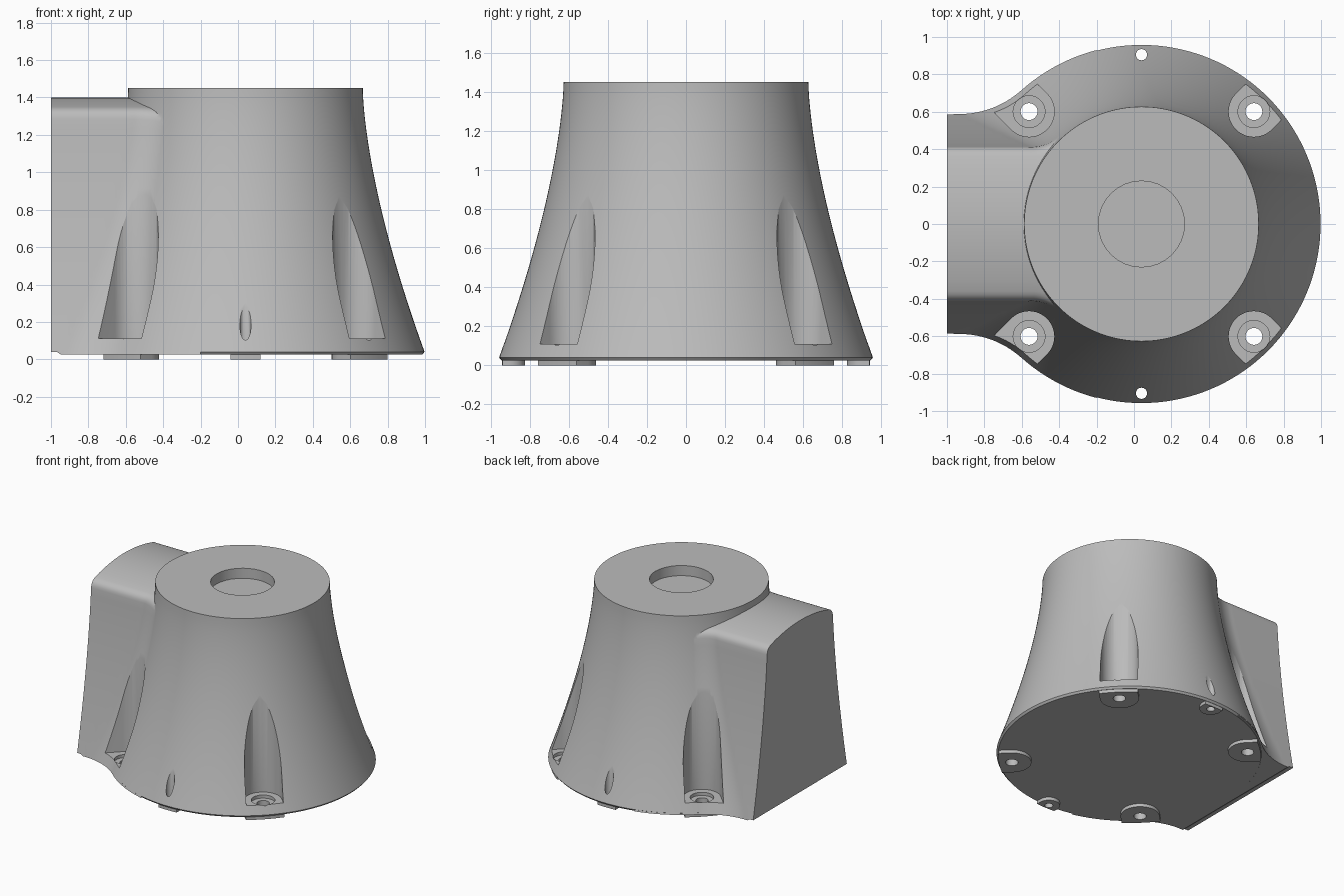
import bpy, bmesh, math
from math import sin, cos, pi, sqrt

if "Cube" in bpy.data.objects:
    bpy.data.objects.remove(bpy.data.objects["Cube"])

CX, HEIGHT, BASE = 0.04, 1.45, 0.025

grey = bpy.data.materials.new("light_grey")
grey.use_nodes = True
grey.diffuse_color = (0.5, 0.5, 0.5, 1)
grey.node_tree.nodes["Principled BSDF"].inputs["Base Color"].default_value = (0.5, 0.5, 0.5, 1)


def radius(z):
    """Flared radius of the round body."""
    return 0.627 + 0.194 * (HEIGHT - z) ** 1.55


def half_width(x, z):
    """Half width of the side arm, blended into the round body by a fillet."""
    rad = radius(z)
    k = (rad - 0.635) / 0.32
    w, f = 0.41 + 0.175 * k, 0.25 + 0.24 * k
    fx = CX - sqrt((rad + f) ** 2 - (w + f) ** 2)
    tangent = CX + (fx - CX) * rad / (rad + f)
    if x <= fx:
        return w
    if x <= tangent:
        return w + f - sqrt(f * f - (x - fx) ** 2) - 0.001
    return sqrt(rad ** 2 - (x - CX) ** 2) - 0.002


def loft(name, rings):
    """Closed solid through rings of equal length."""
    bm = bmesh.new()
    rows = [[bm.verts.new(p) for p in ring] for ring in rings]
    n = len(rows[0])
    for a, b in zip(rows, rows[1:]):
        for i in range(n):
            j = (i + 1) % n
            bm.faces.new((a[i], a[j], b[j], b[i]))
    bm.faces.new(rows[0][::-1])
    bm.faces.new(rows[-1])
    bmesh.ops.recalc_face_normals(bm, faces=bm.faces)
    mesh = bpy.data.meshes.new(name)
    bm.to_mesh(mesh)
    bm.free()
    mesh.materials.append(grey)
    obj = bpy.data.objects.new(name, mesh)
    bpy.context.collection.objects.link(obj)
    return obj


def prism(name, outline, z0, z1):
    return loft(name, [[(x, y, z) for x, y in outline] for z in (z0, z1)])


def circle(x, y, r, n=40):
    return [(x + r * cos(2 * pi * i / n), y + r * sin(2 * pi * i / n)) for i in range(n)]


def u_shape(angle, dist, r, reach):
    """U outline, round towards the middle and open towards the rim."""
    pts = [(dist + r * cos(a), r * sin(a)) for a in
           [pi / 2 + pi * i / 24 for i in range(25)]]
    spread = math.asin(r / reach)
    pts += [(reach * cos(a), reach * sin(a)) for a in
            [spread * (i / 6 - 1) for i in range(13)]]
    c, s = cos(angle), sin(angle)
    return [(CX + u * c - v * s, u * s + v * c) for u, v in pts]


def combine(target, tool, operation):
    mod = target.modifiers.new("combine", "BOOLEAN")
    mod.operation, mod.object, mod.solver = operation, tool, "EXACT"
    bpy.context.view_layer.objects.active = target
    bpy.ops.object.modifier_apply(modifier=mod.name)
    bpy.data.objects.remove(tool)


# Round flared body with a softened lower edge
levels = [0.04 + (HEIGHT - 0.04) * i / 32 for i in range(33)]
profile = [(0.945, BASE)] + [(radius(z), z) for z in levels]
body = loft("flared_housing", [[(x, y, z) for x, y in circle(CX, 0, r, 144)] for r, z in profile])

# Side arm with arched top, lofted along x
sections = []
for i in range(49):
    x = -1 + 0.8 * i / 48
    yc = half_width(x, 1.33)
    zc = 1.4 - 0.4 * yc * yc
    base = BASE + 0.002 + (0.012 if x < -0.955 else 0)
    top = zc - 0.05
    side = [(half_width(x, z), z) for z in [base + (top - base) * j / 24 for j in range(25)]]
    inner = yc - 0.05
    p0, p1, p2 = side[-1], (yc, zc), (inner, 1.4 - 0.4 * inner ** 2)
    for t in (0.2, 0.4, 0.6, 0.8):
        side.append(tuple((1 - t) ** 2 * a + 2 * t * (1 - t) * b + t * t * c
                          for a, b, c in zip(p0, p1, p2)))
    side += [(inner * (1 - j / 6), 1.4 - 0.4 * (inner * (1 - j / 6)) ** 2) for j in range(7)]
    mirrored = [(-y, z) for y, z in side[-2::-1]]
    sections.append([(x, y, z) for y, z in side + mirrored])
combine(body, loft("side_arm", sections), "UNION")

# Feet under the screws and the locating pins
screws = [pi / 4 + pi / 2 * i for i in range(4)]
pins = [pi / 2, -pi / 2]
for a in screws:
    combine(body, prism("screw_foot", u_shape(a, 0.85, 0.14, 0.943), 0, 0.032), "UNION")
for a in pins:
    combine(body, prism("pin_foot", u_shape(a, 0.905, 0.08, 0.943), 0, 0.032), "UNION")

# Screw pockets, counterbores and through holes
for a in screws:
    x, y = CX + 0.85 * cos(a), 0.85 * sin(a)
    combine(body, prism("pocket_cutter", u_shape(a, 0.85, 0.135, 1.3), 0.11, 1.25), "DIFFERENCE")
    combine(body, prism("counterbore_cutter", circle(x, y, 0.085), 0.085, 0.2), "DIFFERENCE")
    combine(body, prism("hole_cutter", circle(x, y, 0.045), -0.1, 0.2), "DIFFERENCE")

# Pin holes that break out through the flare
for a in pins:
    outline = circle(CX, 0.905 * sin(a), 0.03, 24)
    combine(body, prism("pin_cutter", outline, -0.1, 0.6), "DIFFERENCE")

# Round recess in the top
combine(body, prism("recess_cutter", circle(CX, 0, 0.23, 32), HEIGHT - 0.08, HEIGHT + 0.1), "DIFFERENCE")

bpy.ops.object.select_all(action="DESELECT")
body.select_set(True)
bpy.context.view_layer.objects.active = body
bpy.ops.object.shade_smooth_by_angle(angle=math.radians(30))
